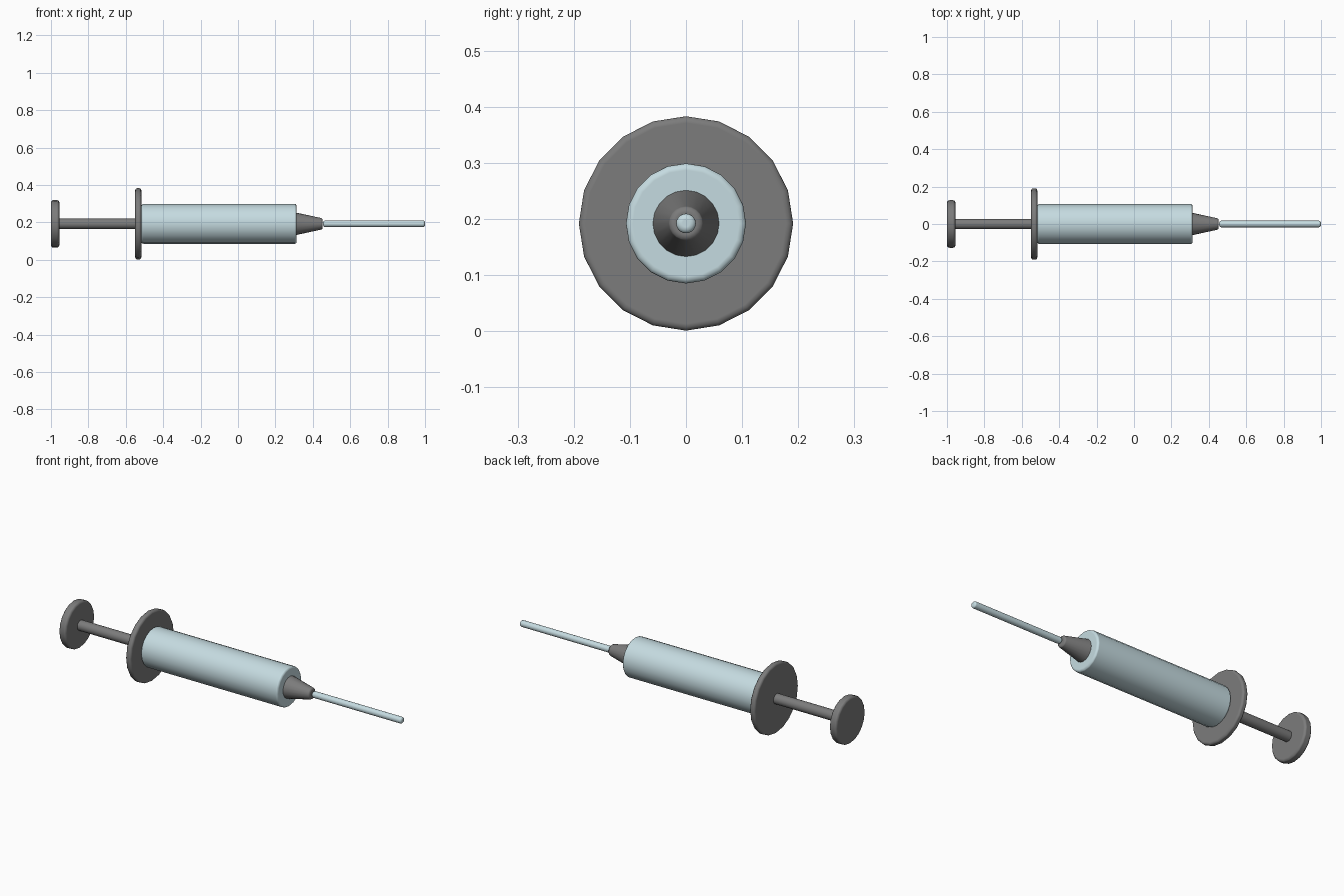
import bpy
import math

cube = bpy.data.objects.get("Cube")
if cube:
    bpy.data.objects.remove(cube, do_unlink=True)

AXIS_Z = 0.192


def make_material(name, rgb):
    mat = bpy.data.materials.new(name)
    mat.use_nodes = True
    mat.diffuse_color = (*rgb, 1)
    mat.node_tree.nodes["Principled BSDF"].inputs["Base Color"].default_value = (*rgb, 1)
    return mat


grey = make_material("dark grey plastic", (0.2, 0.2, 0.2))
pale = make_material("pale blue", (0.56, 0.71, 0.75))


def turned_part(name, x0, x1, r0, r1, bevel, mat):
    """Round-edged 20-sided cylinder or cone along x."""
    bpy.ops.mesh.primitive_cone_add(
        vertices=20, radius1=r0, radius2=r1, depth=x1 - x0,
        location=((x0 + x1) / 2, 0, AXIS_Z), rotation=(0, math.pi / 2, 0))
    obj = bpy.context.object
    obj.name = name
    obj.data.materials.append(mat)
    bpy.ops.object.shade_smooth_by_angle(angle=math.radians(40))
    mod = obj.modifiers.new("rounded rims", "BEVEL")
    mod.width = bevel
    mod.segments = 3
    mod.limit_method = "ANGLE"
    mod.angle_limit = math.radians(40)
    mod.harden_normals = True
    return obj


# Plunger and finger flange
turned_part("thumb_pad", -1.0, -0.955, 0.127, 0.127, 0.013, grey)
turned_part("plunger_rod", -0.96, -0.54, 0.028, 0.028, 0.006, grey)
turned_part("finger_flange", -0.55, -0.517, 0.191, 0.191, 0.012, grey)

# Barrel, needle hub and needle
turned_part("barrel", -0.517, 0.314, 0.107, 0.107, 0.012, pale)
turned_part("needle_hub", 0.306, 0.453, 0.061, 0.029, 0.009, grey)
turned_part("needle", 0.455, 1.0, 0.0175, 0.0175, 0.011, pale)
